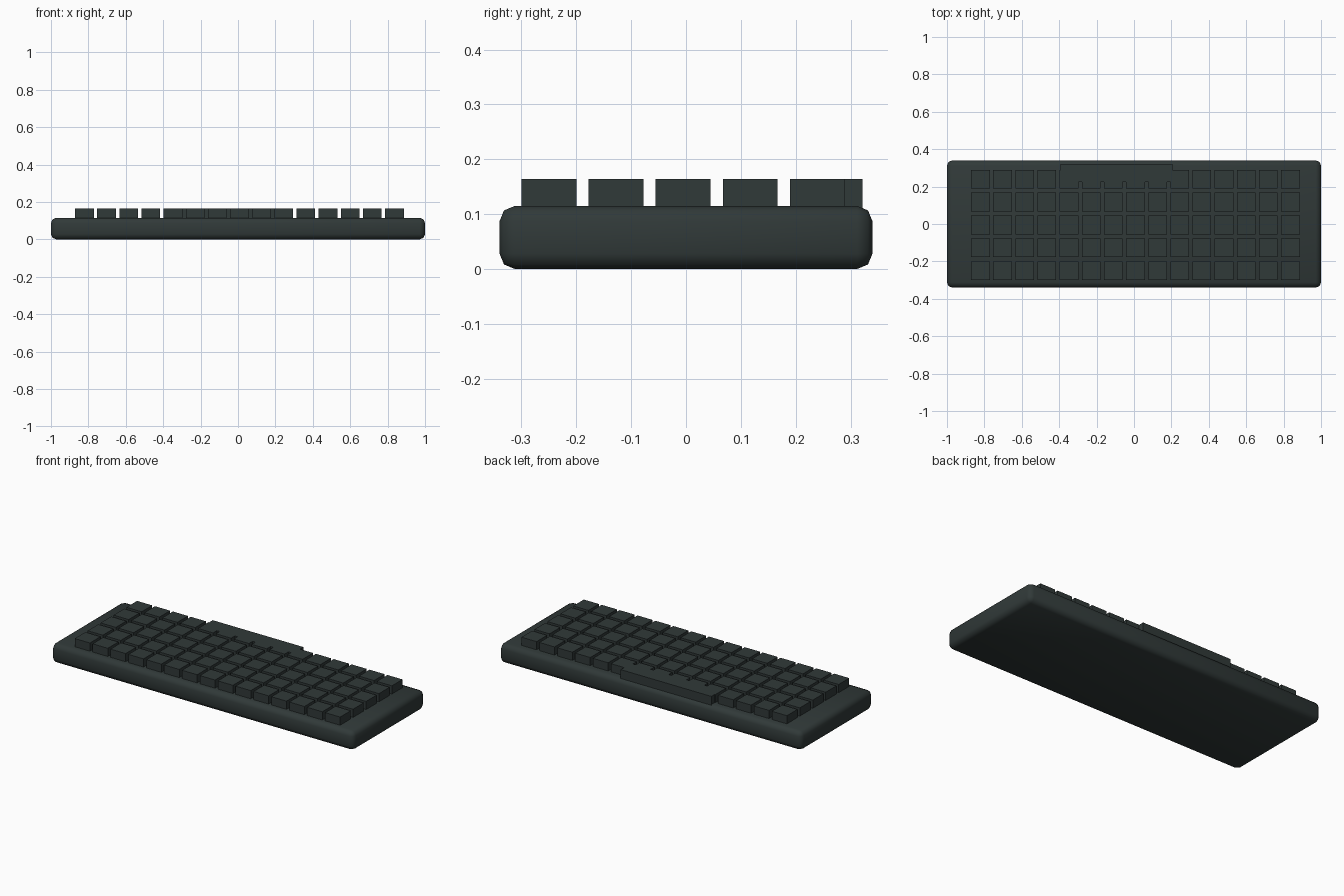
import bpy

cube = bpy.data.objects.get("Cube")
if cube:
    bpy.data.objects.remove(cube, do_unlink=True)

# Single dark slate plastic
plastic = bpy.data.materials.new("dark_slate_plastic")
plastic.use_nodes = True
colour = (0.03, 0.041, 0.04, 1)
plastic.diffuse_color = colour
plastic.node_tree.nodes["Principled BSDF"].inputs["Base Color"].default_value = colour


def box(name, low, high):
    """Axis-aligned box between two corners."""
    centre = [(a + b) / 2 for a, b in zip(low, high)]
    bpy.ops.mesh.primitive_cube_add(size=1, location=centre)
    obj = bpy.context.object
    obj.name = name
    obj.scale = [b - a for a, b in zip(low, high)]
    bpy.ops.object.transform_apply(location=False, rotation=False, scale=True)
    obj.data.materials.append(plastic)
    return obj


# Rounded case
case = box("case", (-1, -0.34, 0), (1, 0.34, 0.115))
bevel = case.modifiers.new("rounded_edges", "BEVEL")
bevel.width = 0.028
bevel.segments = 2
bpy.ops.object.shade_smooth()

# Grid of keys
KEY, BOTTOM, TOP = 0.1, 0.105, 0.164
for row in range(5):
    for column in range(15):
        x = -0.871 + column * 0.1184
        y = -0.3 + row * 0.1224
        box(f"key_row{row + 1}_{column + 1}", (x, y, BOTTOM), (x + KEY, y + KEY, TOP))

# Long space bar overlapping the last row
box("space_bar", (-0.393, 0.225, BOTTOM), (0.207, 0.322, TOP))
